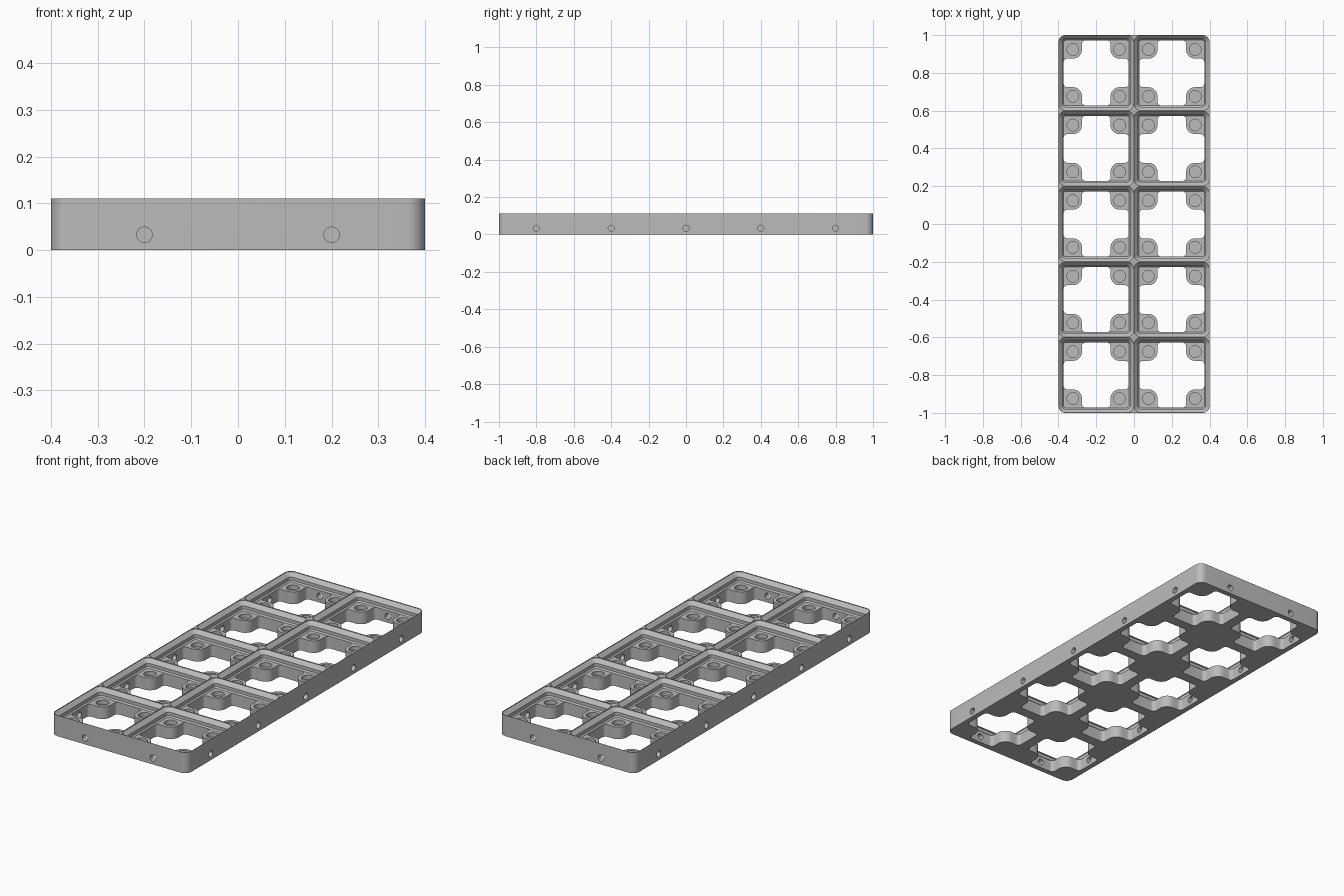
import bpy, bmesh
from math import cos, sin, pi, radians
from mathutils import Matrix, Vector

cube = bpy.data.objects.get("Cube")
if cube:
    bpy.data.objects.remove(cube)

CELL, COLS, ROWS = 0.4, 2, 5
HEIGHT, FLOOR = 0.111, 0.0643        # total height, top of the magnet pads
HALF_X, HALF_Y = COLS * CELL / 2, ROWS * CELL / 2
CORNER = 0.038
MAGNET = 0.1238                      # magnet offset from cell centre
centres = [((i + 0.5) * CELL - HALF_X, (j + 0.5) * CELL - HALF_Y)
           for i in range(COLS) for j in range(ROWS)]


def arc(cx, cy, r, start, end, steps=8):
    angles = [radians(start + (end - start) * k / steps) for k in range(steps + 1)]
    return [(cx + r * cos(a), cy + r * sin(a)) for a in angles]


def rounded_rect(hx, hy, r):
    pts = []
    for k, (sx, sy) in enumerate([(1, 1), (-1, 1), (-1, -1), (1, -1)]):
        pts += arc(sx * (hx - r), sy * (hy - r), r, 90 * k, 90 * k + 90)
    return pts


def loft(bm, sections, offset=(0, 0)):
    """Closed solid through stacked (outline, z) sections."""
    rings = [[bm.verts.new((x + offset[0], y + offset[1], z)) for x, y in outline]
             for outline, z in sections]
    n = len(rings[0])
    for low, high in zip(rings, rings[1:]):
        for k in range(n):
            m = (k + 1) % n
            bm.faces.new((low[k], low[m], high[m], high[k]))
    bm.faces.new(rings[0][::-1])
    bm.faces.new(rings[-1])


def cylinder(bm, centre, radius, depth, axis="Z"):
    turn = Vector((0, 0, 1)).rotation_difference(
        Vector([float(a == axis) for a in "XYZ"])).to_matrix().to_4x4()
    bmesh.ops.create_cone(bm, cap_ends=True, segments=32, radius1=radius, radius2=radius,
                          depth=depth, matrix=Matrix.Translation(centre) @ turn)


def finish(bm, name):
    bmesh.ops.recalc_face_normals(bm, faces=bm.faces)
    mesh = bpy.data.meshes.new(name)
    bm.to_mesh(mesh)
    bm.free()
    obj = bpy.data.objects.new(name, mesh)
    bpy.context.collection.objects.link(obj)
    return obj


# Solid plate with rounded corners
bm = bmesh.new()
outline = rounded_rect(HALF_X, HALF_Y, CORNER)
loft(bm, [(outline, 0), (outline, HEIGHT)])
plate = finish(bm, "grid_baseplate")

# Stepped, chamfered pocket of each cell: (inset, z)
steps = [(0.0271, FLOOR), (0.0205, FLOOR + 0.0067), (0.0205, FLOOR + 0.0238),
         (0.001, FLOOR + 0.0433), (0.001, HEIGHT + 0.02)]
bm = bmesh.new()
for c in centres:
    loft(bm, [(rounded_rect(CELL / 2 - s, CELL / 2 - s, CORNER - s), z) for s, z in steps], c)
pockets = finish(bm, "pocket_cutter")

# Cross-shaped opening that leaves four rounded corner pads
reach, pad, fillet = 0.1722, 0.048, 0.019
arm = MAGNET - pad
quarter = (arc(reach - fillet, arm - fillet, fillet, 0, 90)
           + arc(MAGNET, MAGNET, pad, 270, 180, 12)
           + arc(arm - fillet, reach - fillet, fillet, 0, 90))
cross = []
for k in range(4):
    c, s = round(cos(k * pi / 2)), round(sin(k * pi / 2))
    cross += [(x * c - y * s, x * s + y * c) for x, y in quarter]
bm = bmesh.new()
for c in centres:
    loft(bm, [(cross, -0.02), (cross, FLOOR + 0.01)], c)
openings = finish(bm, "opening_cutter")

# Blind magnet holes in the pads
bm = bmesh.new()
for x, y in centres:
    for sx in (-1, 1):
        for sy in (-1, 1):
            cylinder(bm, (x + sx * MAGNET, y + sy * MAGNET, FLOOR - 0.0065), 0.031, 0.033)
magnets = finish(bm, "magnet_cutter")

# Connecting screw holes through the outer walls
bm = bmesh.new()
for side in (-1, 1):
    for j in range(ROWS):
        cylinder(bm, (side * HALF_X, (j + 0.5) * CELL - HALF_Y, 0.033), 0.0165, 0.12, "X")
    for i in range(COLS):
        cylinder(bm, ((i + 0.5) * CELL - HALF_X, side * HALF_Y, 0.033), 0.0165, 0.12, "Y")
screws = finish(bm, "screw_cutter")

# Cut everything out of the plate
bpy.ops.object.select_all(action="DESELECT")
bpy.context.view_layer.objects.active = plate
plate.select_set(True)
for cutter in (pockets, openings, magnets, screws):
    cutter.hide_render = True
    mod = plate.modifiers.new(cutter.name, "BOOLEAN")
    mod.operation, mod.solver, mod.object = "DIFFERENCE", "EXACT", cutter
    bpy.ops.object.modifier_apply(modifier=mod.name)
    bpy.data.objects.remove(cutter)

# Single grey material
grey = bpy.data.materials.new("mid_grey")
grey.use_nodes = True
colour = (0.5, 0.5, 0.5, 1)
grey.diffuse_color = colour
grey.node_tree.nodes["Principled BSDF"].inputs["Base Color"].default_value = colour
plate.data.materials.clear()
plate.data.materials.append(grey)
bpy.ops.object.shade_smooth_by_angle(angle=radians(30))
